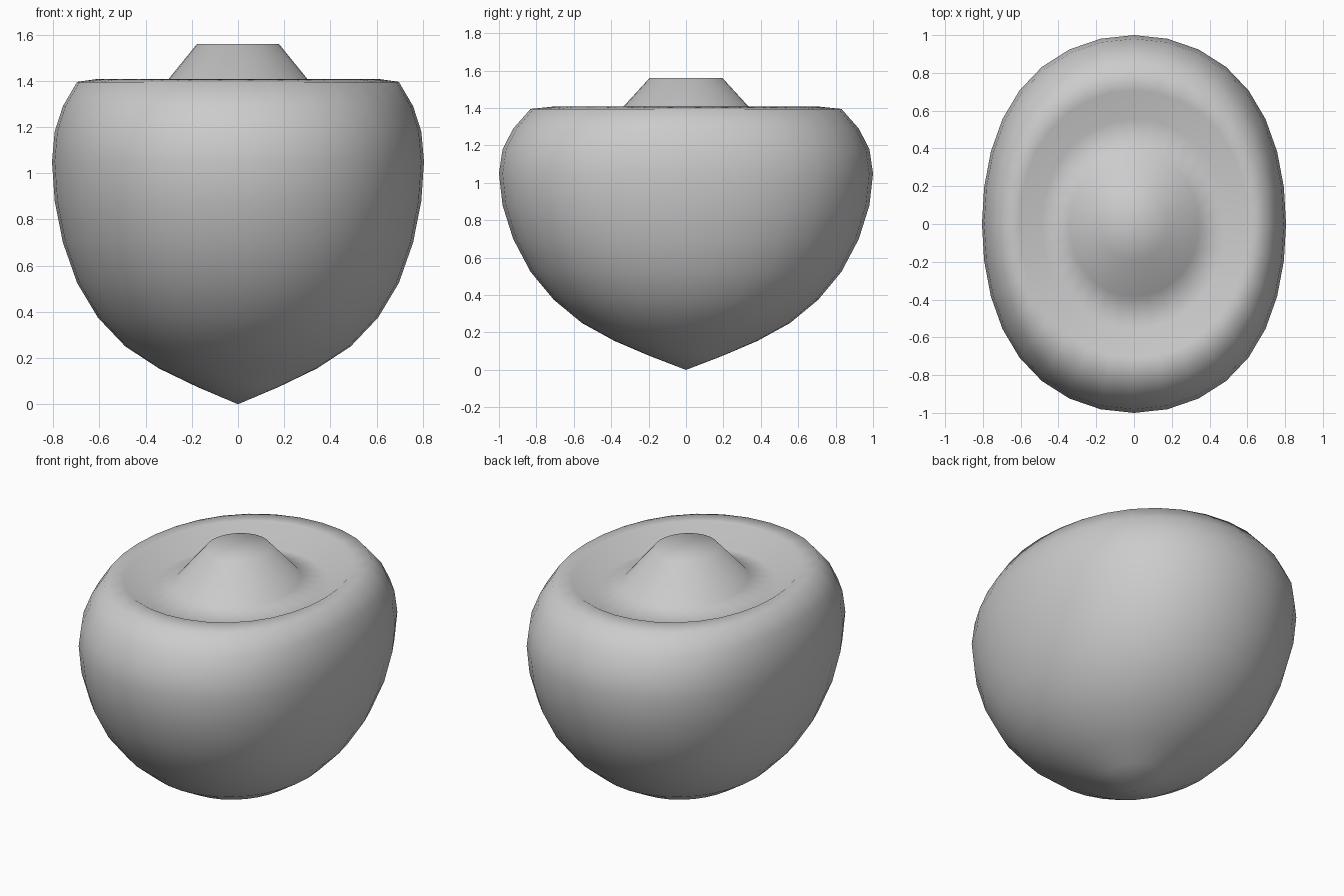
import bpy
import bmesh
import math

cube = bpy.data.objects.get("Cube")
if cube:
    bpy.data.objects.remove(cube, do_unlink=True)

SEGMENTS, RINGS = 32, 16

# Height of every ring from the bottom tip to the middle of the stem
heights = [0, 0.075, 0.155, 0.25, 0.375, 0.525, 0.70, 0.88, 1.05,
           1.18, 1.29, 1.395, 1.408, 1.31, 1.356, 1.56, 1.56]


def squeeze(x):
    """Narrow the width while keeping the flanks full."""
    return 0.91 * x - 0.105 * x ** 3


# Body: a sphere whose rings are moved to the profile heights
bm = bmesh.new()
bmesh.ops.create_uvsphere(bm, u_segments=SEGMENTS, v_segments=RINGS, radius=1)
for v in bm.verts:
    polar = math.acos(max(-1, min(1, -v.co.z)))
    v.co.z = heights[round(polar / math.pi * RINGS)]
    v.co.x = squeeze(v.co.x)
for f in bm.faces:
    f.smooth = True
mesh = bpy.data.meshes.new("body")
bm.to_mesh(mesh)
bm.free()

body = bpy.data.objects.new("body", mesh)
bpy.context.collection.objects.link(body)

# Single plain grey
grey = bpy.data.materials.new("light_grey")
grey.use_nodes = True
color = (0.6, 0.6, 0.6, 1)
grey.diffuse_color = color
grey.node_tree.nodes["Principled BSDF"].inputs["Base Color"].default_value = color
mesh.materials.append(grey)
